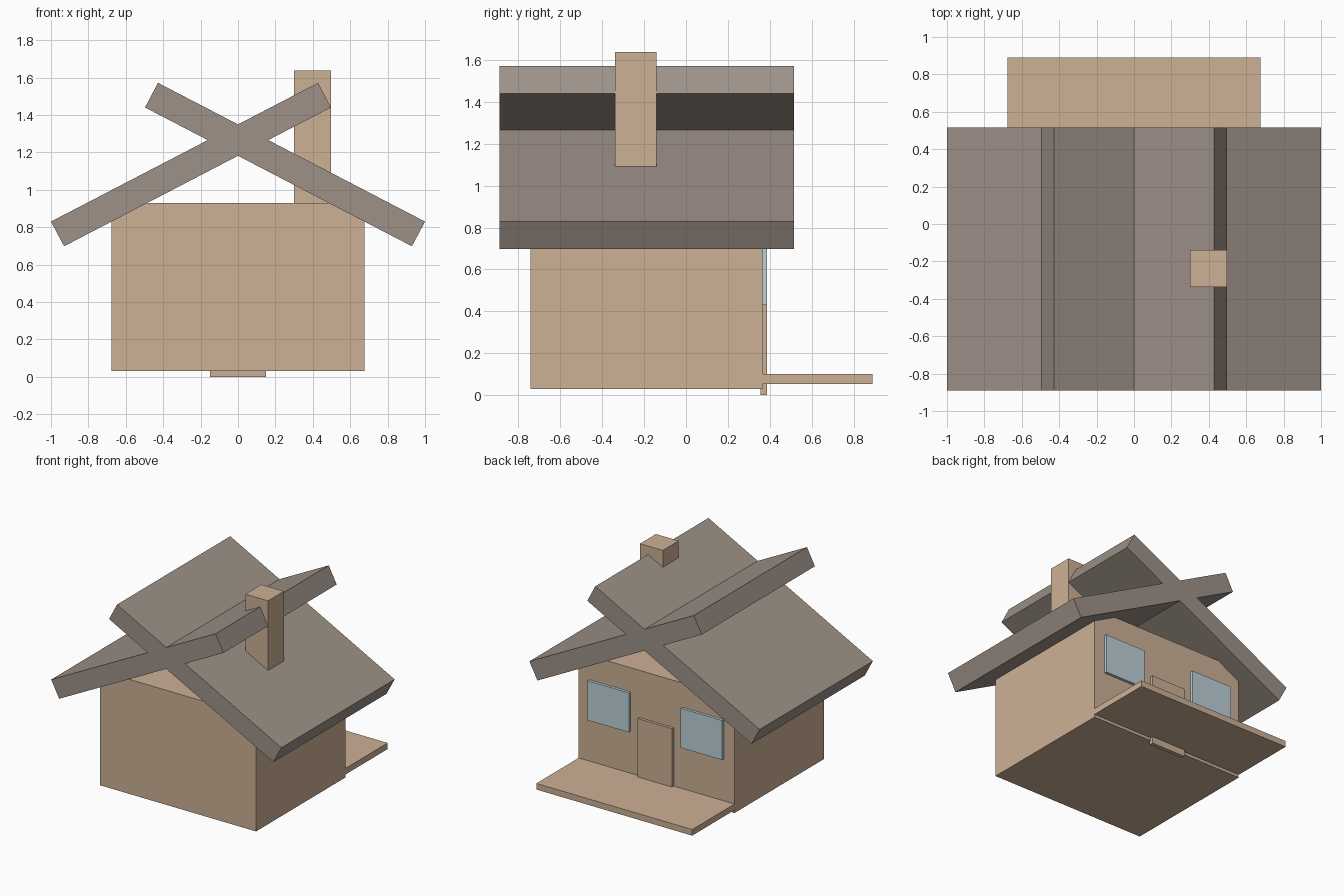
import bpy
import bmesh

if "Cube" in bpy.data.objects:
    bpy.data.objects.remove(bpy.data.objects["Cube"], do_unlink=True)


def make_material(name, rgb):
    mat = bpy.data.materials.new(name)
    mat.use_nodes = True
    color = (*rgb, 1.0)
    mat.diffuse_color = color
    bsdf = next(n for n in mat.node_tree.nodes if n.type == "BSDF_PRINCIPLED")
    bsdf.inputs["Base Color"].default_value = color
    return mat


wood = make_material("tan wood", (0.61, 0.44, 0.305))
shingle = make_material("grey brown roof", (0.34, 0.285, 0.245))
glass = make_material("pale blue glass", (0.50, 0.64, 0.69))


def prism(name, profile, y0, y1, mat):
    """Extrude an x-z outline from y0 to y1."""
    bm = bmesh.new()
    face = bm.faces.new([bm.verts.new((x, y0, z)) for x, z in profile])
    result = bmesh.ops.extrude_face_region(bm, geom=[face])
    moved = [g for g in result["geom"] if isinstance(g, bmesh.types.BMVert)]
    bmesh.ops.translate(bm, verts=moved, vec=(0, y1 - y0, 0))
    bmesh.ops.recalc_face_normals(bm, faces=bm.faces)
    mesh = bpy.data.meshes.new(name)
    bm.to_mesh(mesh)
    bm.free()
    mesh.materials.append(mat)
    obj = bpy.data.objects.new(name, mesh)
    bpy.context.collection.objects.link(obj)
    return obj


def box(name, x, y, z, mat):
    outline = [(x[0], z[0]), (x[1], z[0]), (x[1], z[1]), (x[0], z[1])]
    return prism(name, outline, y[0], y[1], mat)


# House body, chimney and rear porch
box("house_body", (-0.677, 0.677), (-0.743, 0.365), (0.03, 0.93), wood)
box("chimney", (0.3, 0.498), (-0.338, -0.14), (0.88, 1.638), wood)
box("porch", (-0.677, 0.677), (0.36, 0.89), (0.053, 0.101), wood)

# Door and windows on the rear wall
box("door", (-0.15, 0.15), (0.355, 0.387), (0, 0.56), wood)
for side, sign in (("left", 1), ("right", -1)):
    spans = sorted((sign * 0.225, sign * 0.585))
    box(side + "_window", spans, (0.355, 0.387), (0.43, 0.74), glass)

# Two roof slabs crossing at the ridge
slab = [(1.0, 0.83), (0.93, 0.698), (-0.497, 1.44), (-0.428, 1.572)]
for side, sign in (("left", 1), ("right", -1)):
    prism(side + "_roof_slab", [(sign * x, z) for x, z in slab],
          -0.89, 0.515, shingle)
